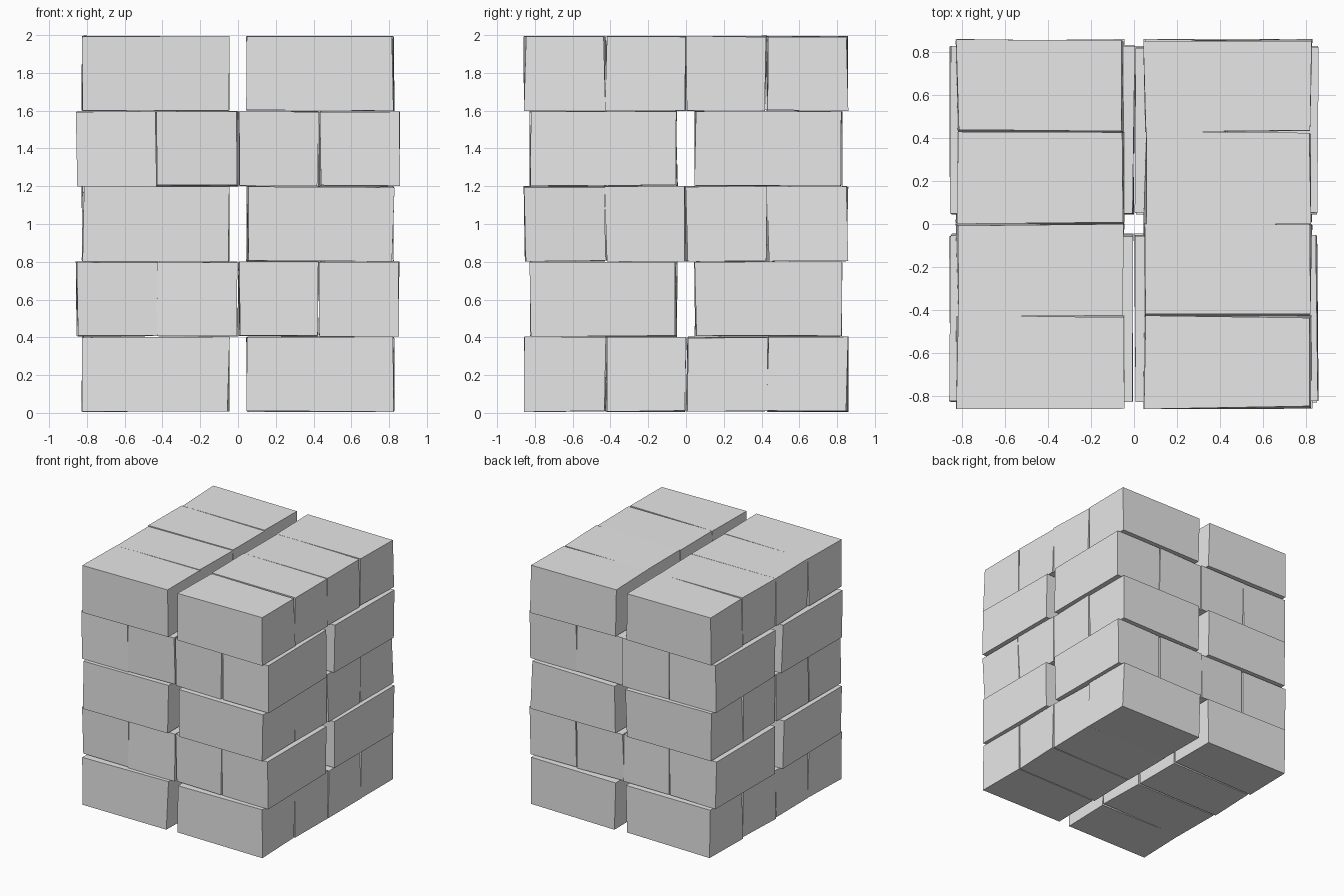
import bpy
import bmesh
import random
from math import radians
from mathutils import Matrix, Vector

cube = bpy.data.objects.get("Cube")
if cube:
    bpy.data.objects.remove(cube, do_unlink=True)

random.seed(4)

LAYERS = 5
LAYER_HEIGHT = 0.398
BRICK = Vector((0.77, 0.42, 0.392))   # length, width, height
END_OFFSET = 0.436                    # centre of each long column
PITCH = 0.428                         # spacing of bricks side by side
WOBBLE = 0.008                        # hand-cut corner irregularity

stone = bpy.data.materials.new("grey_stone")
stone.use_nodes = True
grey = (0.8, 0.8, 0.8, 1)
stone.diffuse_color = grey
stone.node_tree.nodes["Principled BSDF"].inputs["Base Color"].default_value = grey


def add_brick(name, location, turn):
    """A roughly cut block with slightly uneven corners."""
    bm = bmesh.new()
    bmesh.ops.create_cube(bm, size=1, matrix=Matrix.Diagonal((*BRICK, 1)))
    for v in bm.verts:
        v.co.x += random.uniform(-WOBBLE, WOBBLE)
        v.co.y += random.uniform(-WOBBLE, WOBBLE)
        v.co.z += random.uniform(-0.004, 0.004)
    mesh = bpy.data.meshes.new(name)
    bm.to_mesh(mesh)
    bm.free()
    mesh.materials.append(stone)
    obj = bpy.data.objects.new(name, mesh)
    obj.location = location
    obj.rotation_euler.z = turn
    bpy.context.collection.objects.link(obj)


# Courses of two columns by four bricks, each turned a quarter from the last
for layer in range(LAYERS):
    turn = radians(90) * (layer % 2)
    rotate = Matrix.Rotation(turn, 3, "Z")
    z = 0.205 + layer * LAYER_HEIGHT
    for side in (-1, 1):
        for row in range(4):
            flat = Vector((side * END_OFFSET, (row - 1.5) * PITCH, 0))
            place = rotate @ flat + Vector((0, 0, z))
            add_brick(f"brick_{layer + 1}_{'right' if side < 0 else 'left'}_{row + 1}",
                      place, turn)
